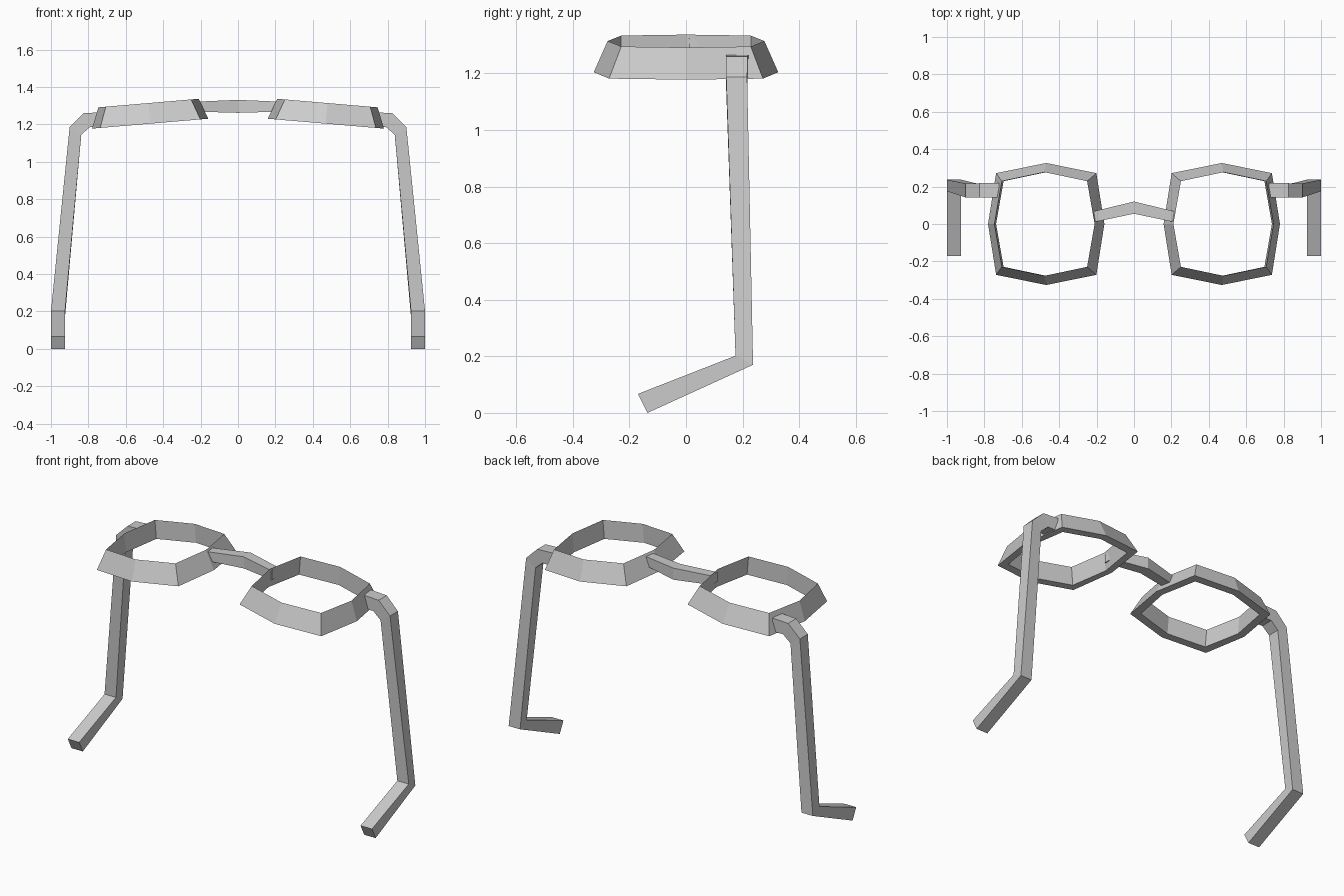
import bpy, bmesh

if "Cube" in bpy.data.objects:
    bpy.data.objects.remove(bpy.data.objects["Cube"])


def skin(name, sections, closed=False, mirror=True):
    """Join matching cross-sections into one flat-faced solid."""
    bm = bmesh.new()
    loops = [[bm.verts.new(p) for p in s] for s in sections]
    n, k = len(loops), len(loops[0])
    for i in range(n if closed else n - 1):
        a, b = loops[i], loops[(i + 1) % n]
        for j in range(k):
            m = (j + 1) % k
            bm.faces.new((a[j], a[m], b[m], b[j]))
    if not closed:
        bm.faces.new(loops[0])
        bm.faces.new(loops[-1])
    bmesh.ops.recalc_face_normals(bm, faces=bm.faces)
    mesh = bpy.data.meshes.new(name)
    bm.to_mesh(mesh)
    bm.free()
    obj = bpy.data.objects.new(name, mesh)
    bpy.context.collection.objects.link(obj)
    if mirror:
        mod = obj.modifiers.new("Mirror", 'MIRROR')
        mod.use_mirror_merge = False
    return obj


# Lens rims: eight-sided rings, triangular section, tilted down to the outside
CX, TILT = 0.474, 0.085
OCTAGON = [(1, 0), (1, 1), (0, 1), (-1, 1), (-1, 0), (-1, -1), (0, -1), (1, -1)]


def rim_point(sx, sy, grow, h):
    if sx and sy:
        x, y = sx * (0.228 + 0.04 * grow), sy * (0.229 + 0.043 * grow)
    else:
        x, y = sx * (0.268 + 0.043 * grow), sy * (0.277 + 0.049 * grow)
    return (CX + x + TILT * (h - 0.055), y, 1.204 + h - TILT * x)


rim = [[rim_point(sx, sy, g, h) for g, h in ((0, 0.11), (1, 0), (0, 0))]
       for sx, sy in OCTAGON]
skin("lens_rim", rim, closed=True)

# Nose bridge: shallow square bar bent at the middle
bridge = []
for x, y0, y1, z0, z1 in ((-0.215, 0.01, 0.068, 1.268, 1.322),
                          (0, 0.055, 0.12, 1.262, 1.331),
                          (0.215, 0.01, 0.068, 1.268, 1.322)):
    bridge.append([(x, y0, z0), (x, y1, z0), (x, y1, z1), (x, y0, z1)])
skin("nose_bridge", bridge, mirror=False)


# Temple arms: hinge, long arm and bent ear hook
def hinge_section(xo, zo, xi, zi, y0, y1):
    return [(xo, y0, zo), (xo, y1, zo), (xi, y1, zi), (xi, y0, zi)]


def hook_section(y0, z0, y1, z1):
    return [(1.0, y0, z0), (1.0, y1, z1), (0.925, y1, z1), (0.925, y0, z0)]


arm = [hinge_section(0.722, 1.265, 0.722, 1.185, 0.142, 0.22),
       hinge_section(0.825, 1.26, 0.79, 1.187, 0.142, 0.218),
       hinge_section(0.90, 1.187, 0.838, 1.145, 0.142, 0.216),
       hook_section(0.175, 0.202, 0.237, 0.17),
       hook_section(-0.17, 0.067, -0.136, 0.0)]
skin("temple_arm", arm)
